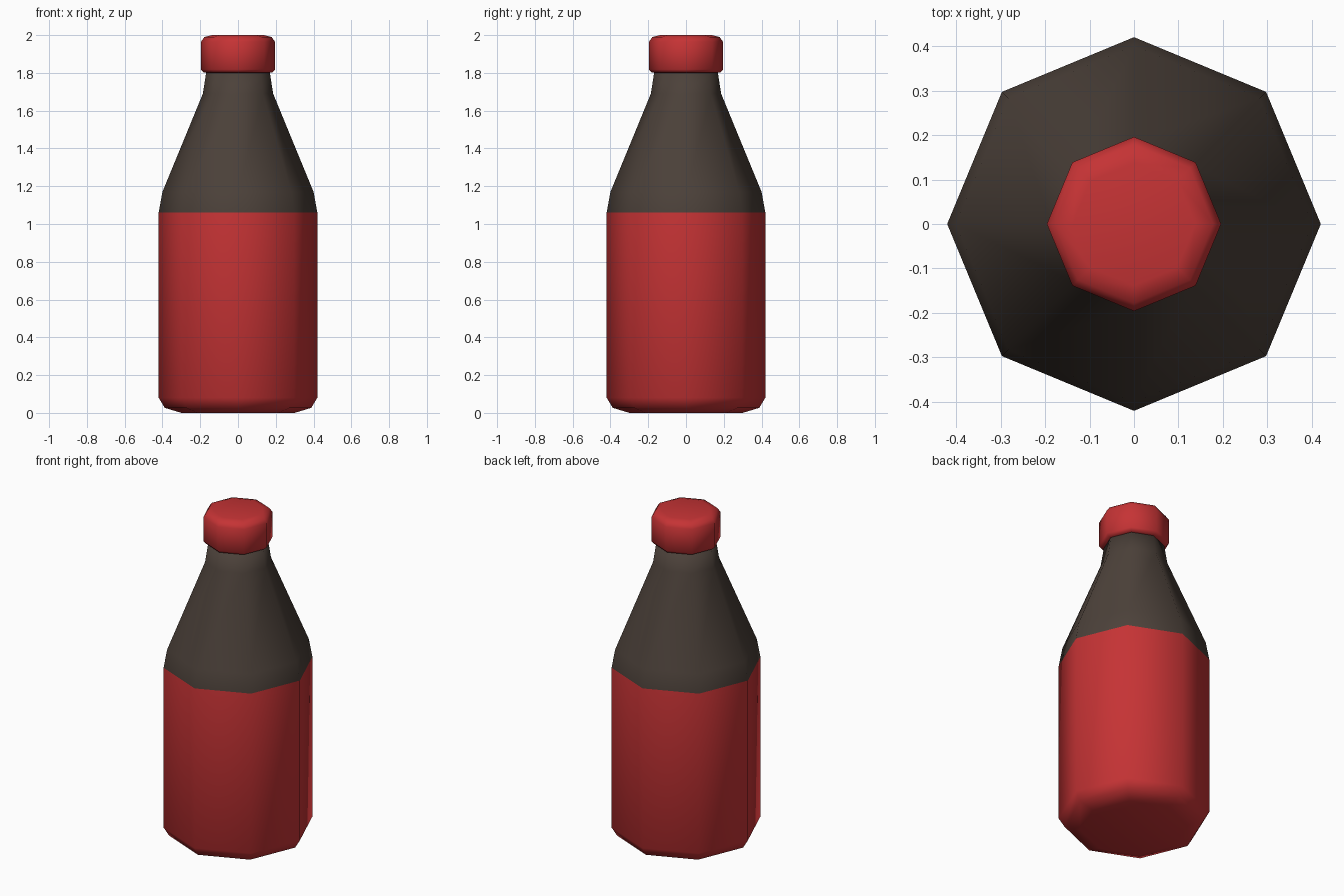
import bpy, bmesh, math

if "Cube" in bpy.data.objects:
    bpy.data.objects.remove(bpy.data.objects["Cube"])

SIDES = 8


def material(name, rgb):
    m = bpy.data.materials.new(name)
    m.diffuse_color = (*rgb, 1.0)
    m.use_nodes = True
    m.node_tree.nodes["Principled BSDF"].inputs["Base Color"].default_value = m.diffuse_color
    return m


red = material("red", (0.56, 0.033, 0.035))
dark = material("dark_brown", (0.072, 0.053, 0.042))


def lathe(name, profile, mats, pick):
    """Spin a (radius, z) profile into an eight-sided closed solid."""
    bm = bmesh.new()
    rings = []
    for r, z in profile:
        rings.append([bm.verts.new((r * math.cos(2 * math.pi * i / SIDES),
                                    r * math.sin(2 * math.pi * i / SIDES), z))
                      for i in range(SIDES)])
    for a, b in zip(rings, rings[1:]):
        for i in range(SIDES):
            j = (i + 1) % SIDES
            bm.faces.new((a[i], a[j], b[j], b[i]))
    bm.faces.new(rings[0][::-1])
    bm.faces.new(rings[-1])
    for f in bm.faces:
        f.smooth = True
        f.material_index = pick(f.calc_center_median().z)
    me = bpy.data.meshes.new(name)
    bm.to_mesh(me)
    bm.free()
    for m in mats:
        me.materials.append(m)
    ob = bpy.data.objects.new(name, me)
    bpy.context.collection.objects.link(ob)
    return ob


# Bottle: red lower body, dark shoulder and neck
lathe("bottle", [(0.30, 0.0), (0.388, 0.027), (0.42, 0.08), (0.42, 1.06),
                 (0.40, 1.17), (0.186, 1.69), (0.168, 1.805)],
      [red, dark], lambda z: 1 if z > 1.06 else 0)

# Cap with softened rims
lathe("cap", [(0.165, 1.80), (0.182, 1.803), (0.196, 1.818), (0.196, 1.965),
              (0.178, 1.99), (0.138, 2.0)],
      [red], lambda z: 0)
